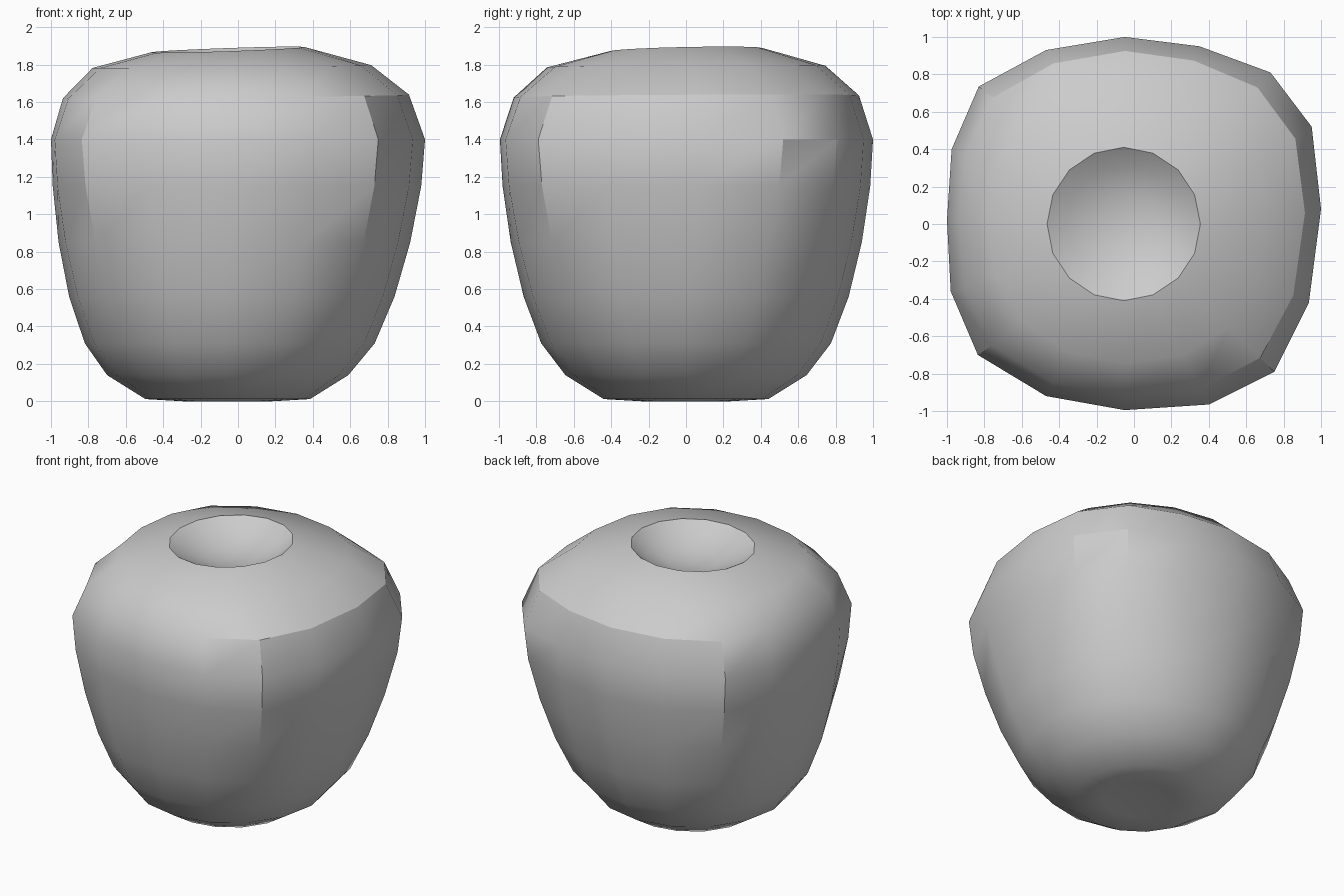
import bpy, bmesh, math

if "Cube" in bpy.data.objects:
    bpy.data.objects.remove(bpy.data.objects["Cube"])

# Squarish outline of the widest part, seen from above
PLAN = [(1, .08), (.95, .52), (.73, .81), (.35, .95), (-.05, 1), (-.47, .93),
        (-.83, .735), (-.975, .4), (-1, .02), (-.98, -.36), (-.835, -.7),
        (-.47, -.92), (-.05, -.995), (.4, -.965), (.75, -.79), (.935, -.42)]
N = len(PLAN)
CX = -0.055  # centre of the base and of the stem hollow

# Profile rings: radius, height, squareness, sideways tilt
RINGS = [(.235, 0, 0, 0), (.44, .012, 0, 0), (.645, .14, 0, 0),
         (.775, .31, .2, 0), (.87, .56, .4, 0), (.94, .85, .65, 0),
         (.985, 1.15, .9, 0), (1, 1.40, 1, 0), (.925, 1.63, .8, .01),
         (.745, 1.79, .4, .01), (.41, 1.882, 0, .035),
         (.31, 1.815, 0, 0), (.16, 1.76, 0, 0)]


def ring(bm, r, z, s, tilt):
    verts = []
    for i, (px, py) in enumerate(PLAN):
        a = math.tau * i / N
        x = (1 - s) * (CX + r * math.cos(a)) + s * r * px
        y = (1 - s) * r * math.sin(a) + s * r * py
        verts.append(bm.verts.new((x, y, z + tilt * (x + 0.6 * y))))
    return verts


# Fruit body: stacked rings closed by a dimple at both ends
bm = bmesh.new()
loops = [ring(bm, *row) for row in RINGS]
for low, high in zip(loops, loops[1:]):
    for i in range(N):
        j = (i + 1) % N
        bm.faces.new((low[i], low[j], high[j], high[i]))
base = bm.verts.new((CX, 0, .055))
hollow = bm.verts.new((CX, 0, 1.745))
for i in range(N):
    j = (i + 1) % N
    bm.faces.new((base, loops[0][j], loops[0][i]))
    bm.faces.new((hollow, loops[-1][i], loops[-1][j]))
bmesh.ops.recalc_face_normals(bm, faces=bm.faces)

mesh = bpy.data.meshes.new("apple_body")
bm.to_mesh(mesh)
bm.free()
apple = bpy.data.objects.new("apple_body", mesh)
bpy.context.collection.objects.link(apple)

# Single plain grey
grey = bpy.data.materials.new("plain grey")
grey.diffuse_color = (.6, .6, .6, 1)
grey.use_nodes = True
grey.node_tree.nodes["Principled BSDF"].inputs["Base Color"].default_value = grey.diffuse_color
mesh.materials.append(grey)

# Smooth skin with the squared corners kept crisp
bpy.context.view_layer.objects.active = apple
apple.select_set(True)
bpy.ops.object.shade_smooth_by_angle(angle=math.radians(30))
